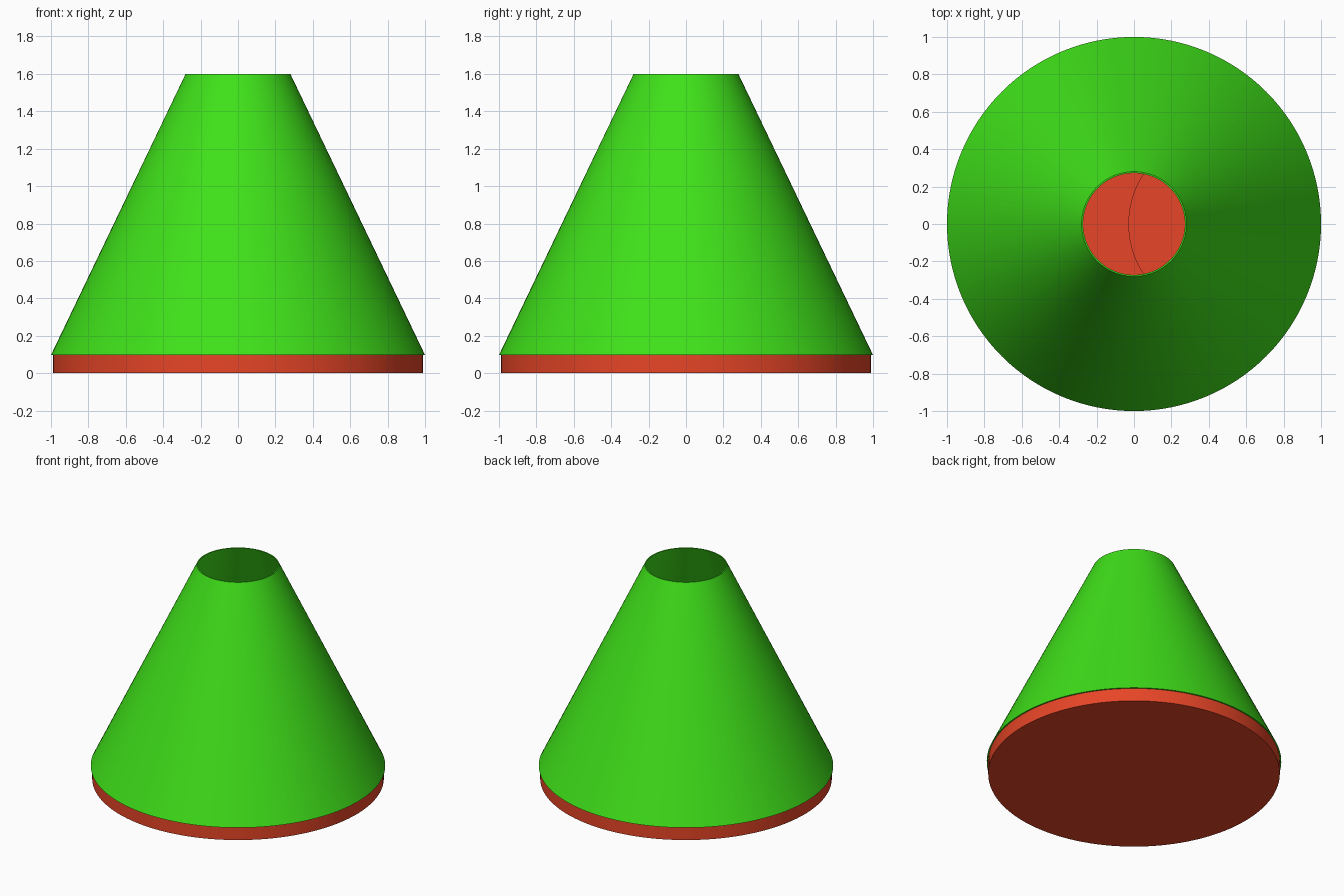
import bpy, bmesh, math

if "Cube" in bpy.data.objects:
    bpy.data.objects.remove(bpy.data.objects["Cube"])

SEG = 128


def material(name, color):
    m = bpy.data.materials.new(name)
    m.diffuse_color = color
    m.use_nodes = True
    m.node_tree.nodes["Principled BSDF"].inputs["Base Color"].default_value = m.diffuse_color
    return m


red = material("red", (0.8, 0.06, 0.02, 1))
green = material("green", (0.05, 0.75, 0.01, 1))


def lathe(name, profile, mat, closed=False, x=0.0):
    """Spin an (r, z) profile about a vertical axis."""
    bm = bmesh.new()
    verts = [bm.verts.new((r, 0, z)) for r, z in profile]
    edges = [bm.edges.new(p) for p in zip(verts, verts[1:])]
    if closed:
        edges.append(bm.edges.new((verts[-1], verts[0])))
    bmesh.ops.spin(bm, geom=verts + edges, cent=(0, 0, 0), axis=(0, 0, 1),
                   angle=math.tau, steps=SEG, use_duplicate=False)
    bmesh.ops.remove_doubles(bm, verts=bm.verts, dist=1e-5)
    bmesh.ops.recalc_face_normals(bm, faces=bm.faces)
    me = bpy.data.meshes.new(name)
    bm.to_mesh(me)
    bm.free()
    ob = bpy.data.objects.new(name, me)
    ob.location.x = x
    me.materials.append(mat)
    bpy.context.collection.objects.link(ob)
    bpy.ops.object.select_all(action='DESELECT')
    ob.select_set(True)
    bpy.context.view_layer.objects.active = ob
    bpy.ops.object.shade_smooth_by_angle(angle=math.radians(30))
    return ob


# Round base plate
lathe("base_plate", [(0, 0), (0.99, 0), (0.99, 0.1), (0, 0.1)], red)

# Thin-walled open cone
lathe("cone_shell", [(1.0, 0.097), (0.28, 1.6), (0.272, 1.6), (0.99, 0.097)],
      green, closed=True)

# Low off-centre disc on the plate, glimpsed through the top opening
lathe("inner_disc", [(0, 0.09), (0.49, 0.09), (0.49, 0.12), (0, 0.12)],
      red, x=0.46)
